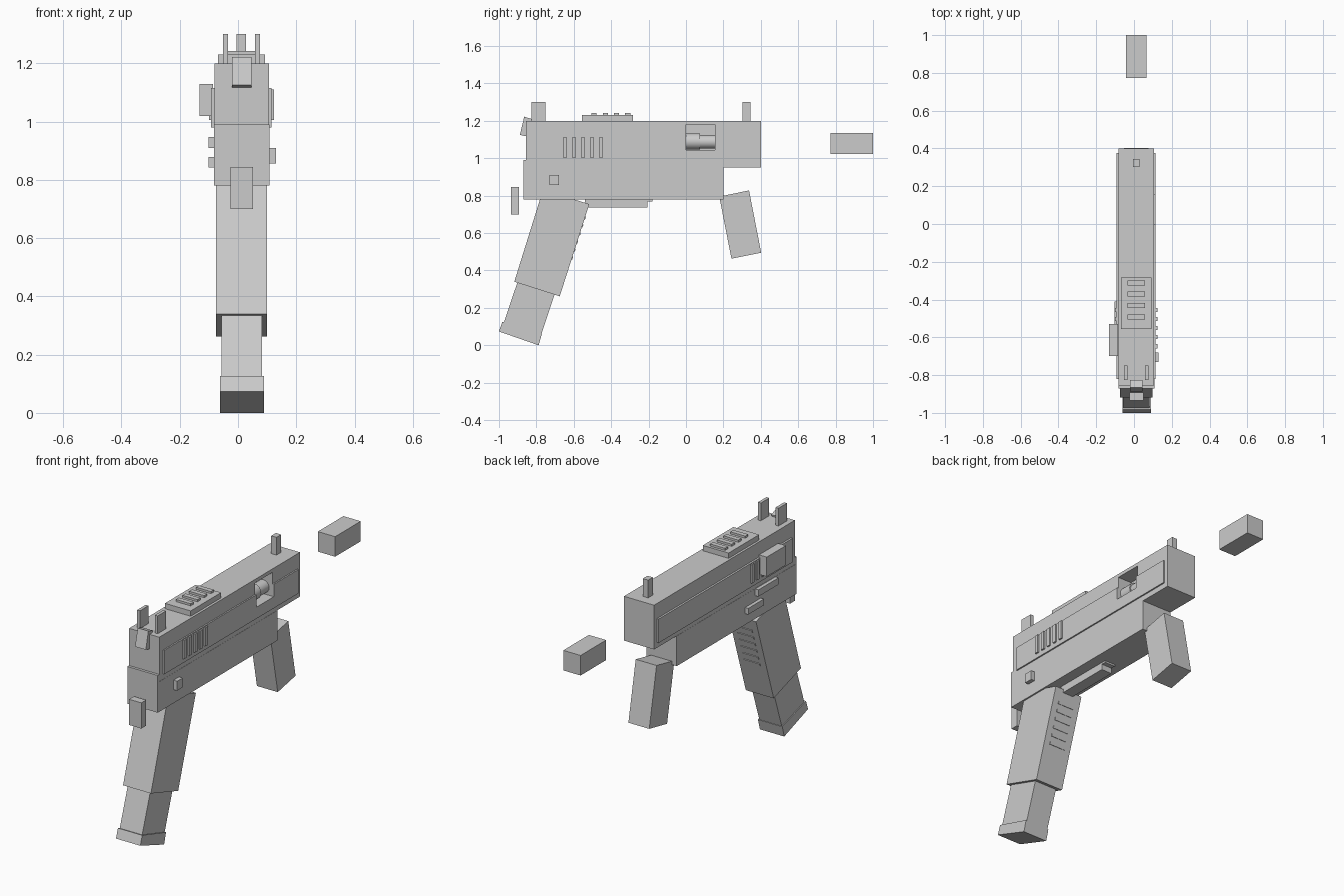
import bpy, bmesh, math
from mathutils import Vector

CX = 0.013  # middle plane of the body


def prism(name, x0, x1, pts):
    """Extrude a (y, z) side profile from x0 to x1."""
    bm = bmesh.new()
    face = bm.faces.new([bm.verts.new((x0, y, z)) for y, z in pts])
    ext = bmesh.ops.extrude_face_region(bm, geom=[face])
    moved = [v for v in ext["geom"] if isinstance(v, bmesh.types.BMVert)]
    bmesh.ops.translate(bm, verts=moved, vec=(x1 - x0, 0, 0))
    bmesh.ops.recalc_face_normals(bm, faces=bm.faces)
    me = bpy.data.meshes.new(name)
    bm.to_mesh(me)
    bm.free()
    ob = bpy.data.objects.new(name, me)
    bpy.context.collection.objects.link(ob)
    return ob


def box(name, x0, x1, y0, y1, z0, z1):
    return prism(name, x0, x1, [(y0, z0), (y1, z0), (y1, z1), (y0, z1)])


def cut(ob, cutter):
    mod = ob.modifiers.new("port", "BOOLEAN")
    mod.operation = "DIFFERENCE"
    mod.solver = "EXACT"
    mod.object = cutter


def rod(name, y0, y1, x, z, r):
    bpy.ops.mesh.primitive_cylinder_add(vertices=16, radius=r, depth=y1 - y0,
                                        location=(x, (y0 + y1) / 2, z),
                                        rotation=(math.pi / 2, 0, 0))
    ob = bpy.context.object
    ob.name = name
    bpy.ops.object.shade_smooth_by_angle()
    return ob


# upper and lower body
upper = box("upper_body", -0.081, 0.107, -0.855, 0.40, 0.95, 1.20)
prism("lower_body", -0.082, 0.108, [(-0.87, 0.78), (0.20, 0.78), (0.20, 0.95),
                                    (-0.855, 0.95), (-0.855, 0.99), (-0.87, 0.99)])

# side panels with cooling slats
right_panel = box("right_panel", 0.10, 0.115, -0.82, 0.375, 0.98, 1.115)
box("left_panel", -0.092, -0.075, -0.82, 0.375, 0.98, 1.115)
for i in range(5):
    y = -0.658 + 0.048 * i
    box("right_slat", 0.11, 0.124, y, y + 0.022, 1.005, 1.11)
    box("left_slat", -0.10, -0.085, y, y + 0.022, 1.005, 1.11)

# side port with the bolt visible inside
cutter = box("port_cutter", 0.02, 0.2, 0.0, 0.155, 1.045, 1.18)
cutter.hide_render = True
cutter.hide_viewport = True
cutter.display_type = "WIRE"
cut(upper, cutter)
cut(right_panel, cutter)
rod("bolt_rear", -0.02, 0.075, 0.05, 1.09, 0.043)
rod("bolt_front", 0.07, 0.17, 0.05, 1.088, 0.036)

# sights
box("front_sight", -0.005, 0.028, 0.303, 0.345, 1.19, 1.30)
for x in (-0.052, 0.058):
    box("rear_sight", x, x + 0.018, -0.825, -0.75, 1.19, 1.30)

# top plate with ribs
box("top_plate", -0.068, 0.093, -0.555, -0.283, 1.19, 1.23)
for i in range(4):
    y = -0.505 + 0.06 * i
    box("top_rib", -0.035, 0.058, y, y + 0.027, 1.22, 1.242)

# hammer and rear tang
prism("hammer", -0.021, 0.046, [(-0.888, 1.125), (-0.865, 1.222),
                                (-0.825, 1.21), (-0.845, 1.115)])
box("rear_tang", -0.025, 0.051, -0.935, -0.892, 0.70, 0.845)

# side controls
box("charging_handle", -0.133, -0.085, -0.70, -0.53, 1.02, 1.13)
box("upper_lever", -0.102, -0.075, -0.68, -0.50, 0.91, 0.948)
box("lower_lever", -0.102, -0.075, -0.55, -0.41, 0.843, 0.878)
box("right_button", 0.10, 0.131, -0.73, -0.68, 0.857, 0.91)

# grip with ribs on its front face
prism("grip", -0.075, 0.099, [(-0.765, 0.83), (-0.517, 0.755),
                              (-0.675, 0.262), (-0.918, 0.34)])
down = (Vector((-0.675, 0.262)) - Vector((-0.517, 0.755))).normalized()
out = Vector((-down.y, down.x))
top = Vector((-0.517, 0.755))
for i in range(6):
    a = top + down * (0.07 + 0.045 * i)
    b = a + down * 0.015
    o, n = out * 0.004, out * -0.01
    prism("grip_rib", CX - 0.05, CX + 0.05,
          [tuple(a + n), tuple(a + o), tuple(b + o), tuple(b + n)])

# magazine and its base
prism("magazine", -0.057, 0.083, [(-0.88, 0.40), (-0.68, 0.34),
                                  (-0.775, 0.055), (-0.975, 0.118)])
prism("magazine_base", -0.062, 0.09, [(-0.982, 0.126), (-0.77, 0.062),
                                      (-0.788, 0.0), (-1.0, 0.074)])

# bar under the body and its front stub
box("trigger_bar", -0.02, 0.046, -0.54, -0.207, 0.738, 0.79)
box("trigger_bar_stub", -0.02, 0.046, -0.21, -0.18, 0.77, 0.79)

# slanted front grip
prism("front_grip", -0.052, 0.078, [(0.178, 0.795), (0.337, 0.828),
                                    (0.402, 0.495), (0.243, 0.463)])

# detached muzzle block
box("muzzle_block", -0.042, 0.066, 0.772, 1.0, 1.022, 1.135)
